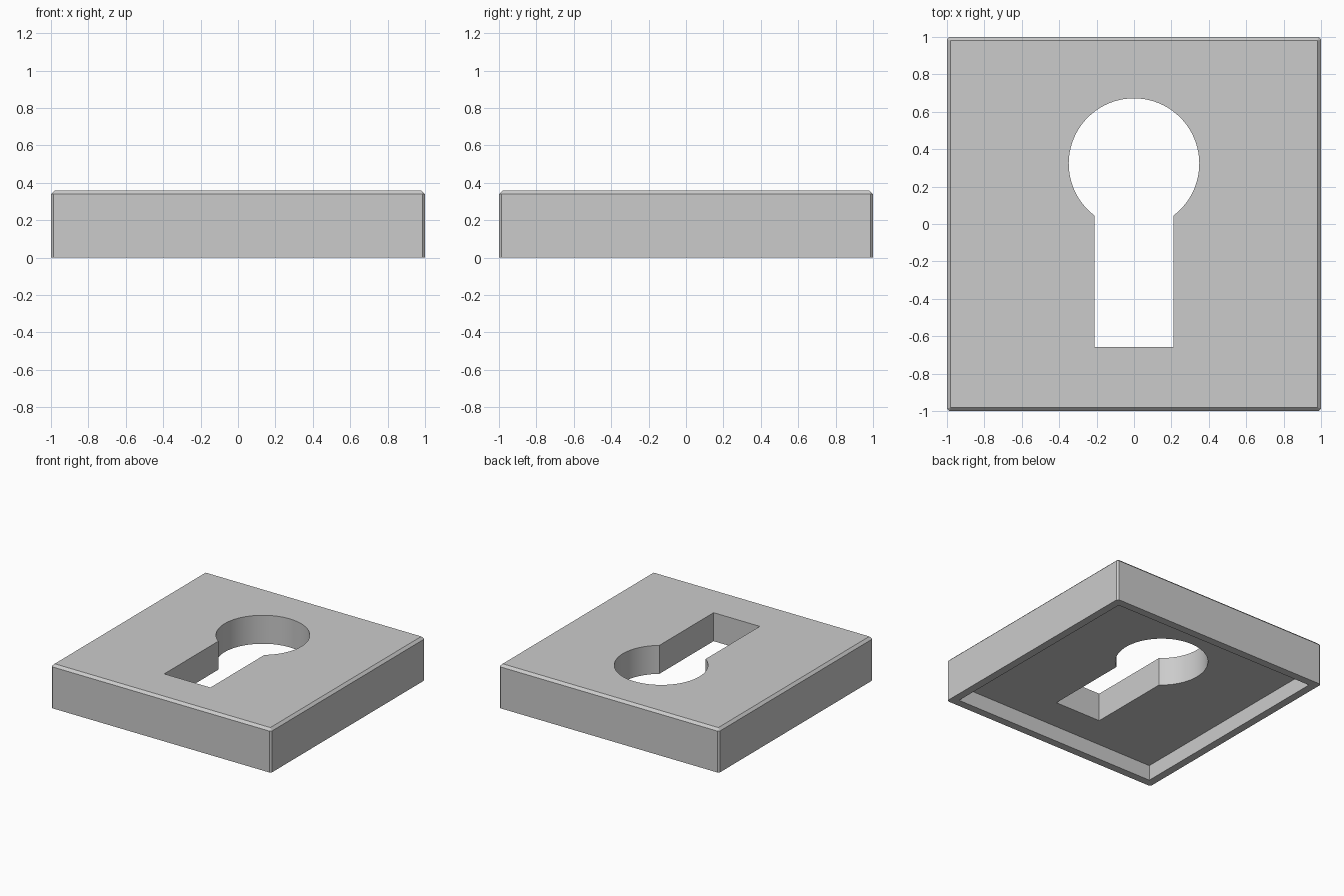
import bpy, bmesh
from math import asin, pi, cos, sin, radians

if "Cube" in bpy.data.objects:
    bpy.data.objects.remove(bpy.data.objects["Cube"])

HEIGHT, CHAMFER, CORNER = 0.36, 0.02, 0.013
RECESS, RIM = 0.126, 0.065
SLOT, SLOT_END = 0.21, -0.658
HOLE_R, HOLE_Y = 0.349, 0.323


def make_object(name, bm):
    bmesh.ops.recalc_face_normals(bm, faces=bm.faces)
    mesh = bpy.data.meshes.new(name)
    bm.to_mesh(mesh)
    bm.free()
    obj = bpy.data.objects.new(name, mesh)
    bpy.context.collection.objects.link(obj)
    return obj


def prism(name, outline, z0, z1):
    bm = bmesh.new()
    face = bm.faces.new([bm.verts.new((x, y, z0)) for x, y in outline])
    top = bmesh.ops.extrude_face_region(bm, geom=[face], use_keep_orig=True)["geom"]
    bmesh.ops.translate(bm, vec=(0, 0, z1 - z0),
                        verts=[g for g in top if isinstance(g, bmesh.types.BMVert)])
    return make_object(name, bm)


def cut(target, cutter):
    cutter.hide_render = True
    mod = target.modifiers.new("cut", 'BOOLEAN')
    mod.operation, mod.solver, mod.object = 'DIFFERENCE', 'EXACT', cutter
    bpy.context.view_layer.objects.active = target
    bpy.ops.object.modifier_apply(modifier=mod.name)
    bpy.data.objects.remove(cutter)


# Square plate with chamfered top and narrow bevelled upright corners
bm = bmesh.new()
for sx in (-1, 1):
    for sy in (-1, 1):
        for z in (0, HEIGHT - CHAMFER):
            bm.verts.new((sx, sy * (1 - CORNER), z))
            bm.verts.new((sx * (1 - CORNER), sy, z))
        bm.verts.new((sx * (1 - CHAMFER), sy * (1 - CHAMFER), HEIGHT))
bmesh.ops.convex_hull(bm, input=bm.verts)
bmesh.ops.dissolve_limit(bm, angle_limit=radians(1), verts=bm.verts, edges=bm.edges)
plate = make_object("keyhole_plate", bm)

# Shallow recess underneath, leaving a thin rim
r = 1 - RIM
cut(plate, prism("recess_cutter", [(-r, -r), (r, -r), (r, r), (-r, r)], -0.1, RECESS))

# Keyhole: round opening running into a straight slot
start = -pi / 2 + asin(SLOT / HOLE_R)
sweep = 2 * pi - 2 * asin(SLOT / HOLE_R)
outline = [(-SLOT, SLOT_END), (SLOT, SLOT_END)]
outline += [(HOLE_R * cos(start + sweep * i / 64), HOLE_Y + HOLE_R * sin(start + sweep * i / 64))
            for i in range(65)]
cut(plate, prism("keyhole_cutter", outline, -0.2, 0.6))

# Smooth round wall, crisp edges
bpy.ops.object.select_all(action='DESELECT')
plate.select_set(True)
bpy.context.view_layer.objects.active = plate
bpy.ops.object.shade_smooth_by_angle(angle=radians(20))
